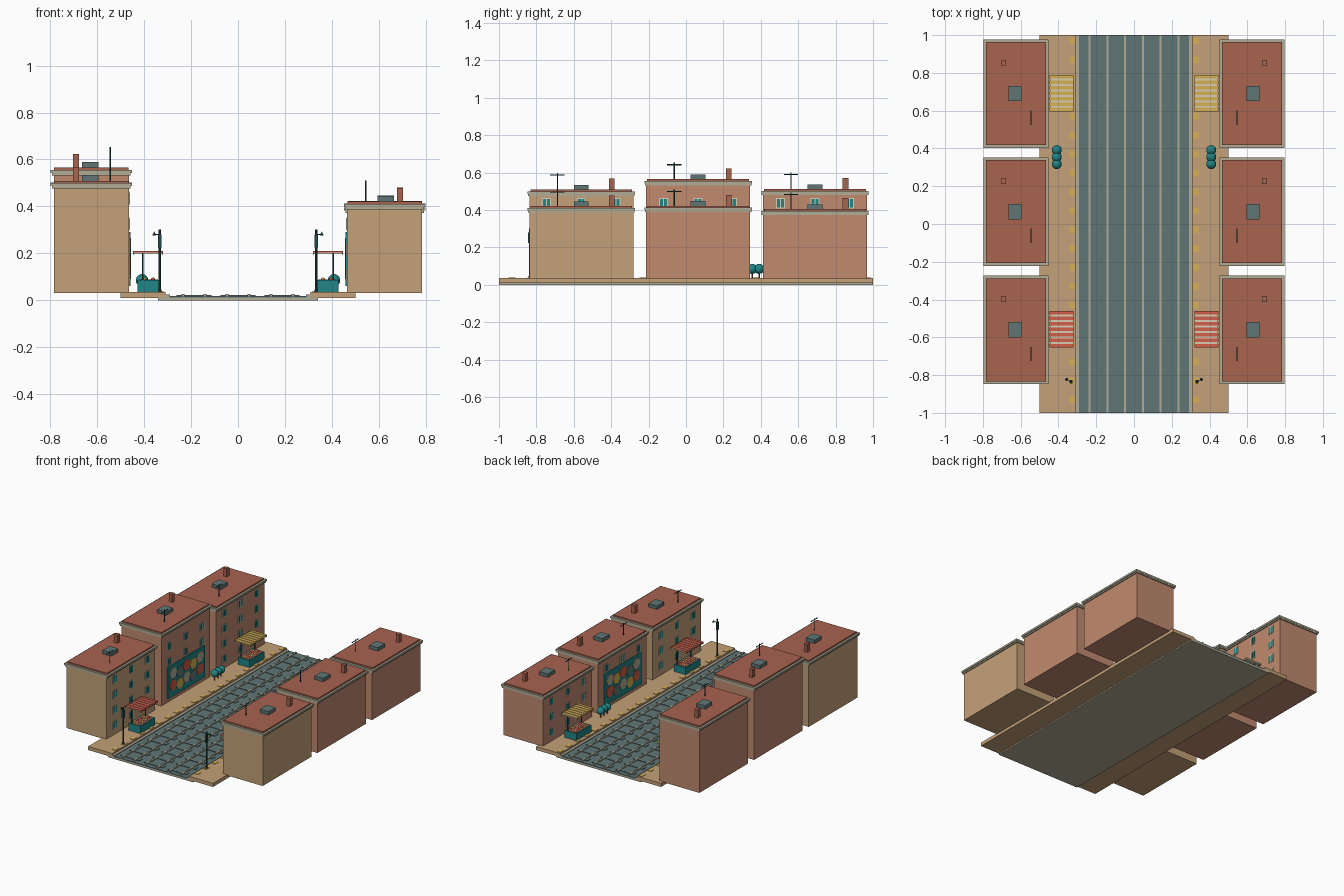
import bpy, bmesh, math
from mathutils import Matrix, Vector

cube = bpy.data.objects.get("Cube")
if cube:
    bpy.data.objects.remove(cube, do_unlink=True)


def material(name, rgb):
    lin = [((c / 255 + 0.055) / 1.055) ** 2.4 for c in rgb] + [1]
    m = bpy.data.materials.new(name)
    m.use_nodes = True
    m.diffuse_color = lin
    m.node_tree.nodes["Principled BSDF"].inputs["Base Color"].default_value = lin
    return m


PALETTE = dict(
    tan=(196, 161, 120), brick=(193, 138, 111), roof_red=(167, 99, 79),
    asphalt=(95, 118, 117), stone=(178, 171, 150), teal=(33, 134, 134),
    dark_teal=(37, 74, 73), yellow=(214, 176, 84), red=(211, 93, 73),
    cream=(216, 207, 180))
MATS = {k: material(k, v) for k, v in PALETTE.items()}
NAMES = list(MATS)


class Part:
    """Collects primitives into one named object."""

    def __init__(self, name):
        self.name, self.bm = name, bmesh.new()

    def paint(self, verts, color, smooth=False):
        for f in {f for v in verts for f in v.link_faces}:
            f.material_index = NAMES.index(color)
            f.smooth = smooth

    def box(self, center, size, color):
        mat = Matrix.Translation(center) @ Matrix.Diagonal((*size, 1))
        r = bmesh.ops.create_cube(self.bm, size=1, matrix=mat)
        self.paint(r["verts"], color)

    def slab(self, x, y, z, color):
        lo, hi = Vector((min(x), y[0], z[0])), Vector((max(x), y[1], z[1]))
        self.box((lo + hi) / 2, hi - lo, color)

    def rod(self, center, r1, r2, length, color, axis="Z", sides=8):
        rot = {"Z": Matrix(), "X": Matrix.Rotation(math.pi / 2, 4, "Y"),
               "Y": Matrix.Rotation(math.pi / 2, 4, "X")}[axis]
        r = bmesh.ops.create_cone(self.bm, cap_ends=True, segments=sides, radius1=r1, radius2=r2,
                                  depth=length, matrix=Matrix.Translation(center) @ rot)
        self.paint(r["verts"], color)

    def ball(self, center, radius, color, u=14, v=9):
        r = bmesh.ops.create_uvsphere(self.bm, u_segments=u, v_segments=v, radius=radius,
                                      matrix=Matrix.Translation(center))
        self.paint(r["verts"], color, True)

    def done(self):
        mesh = bpy.data.meshes.new(self.name)
        self.bm.to_mesh(mesh)
        self.bm.free()
        for m in MATS.values():
            mesh.materials.append(m)
        obj = bpy.data.objects.new(self.name, mesh)
        bpy.context.collection.objects.link(obj)


# Road bed, curbs, tram rails and sleepers
road = Part("road")
road.slab((-.34, .34), (-1, 1), (0, .012), "stone")
road.slab((-.295, .295), (-1, 1), (.011, .019), "asphalt")
for s in (-1, 1):
    road.slab((s * .29, s * .312), (-1, 1), (.011, .024), "stone")
road.done()

tracks = Part("tram_tracks")
for cx in (-.1875, 0, .1875):
    for side in (-1, 1):
        tracks.box((cx + side * .047, 0, .022), (.011, 2, .008), "stone")
    for i in range(20):
        tracks.box((cx, -.95 + i * .1, .02), (.15, .035, .006), "asphalt")
tracks.done()


def window(part, x, y, z, s):
    part.box((x, y, z), (.006, .048, .056), "cream")
    for d in (-1, 1):
        part.box((x - s * .003, y + d * .0105, z), (.004, .016, .046), "teal")


def building(label, s, cy, top, wall):
    """One house block; s is the street side sign, top is the roof height."""
    b = Part(label + "_building")
    cx, face = s * .625, s * .465
    b.slab((s * .465, s * .785), (cy - .278, cy + .278), (.03, top - .02), wall)
    b.box((cx, cy, top - .026), (.334, .57, .01), "stone")
    b.box((cx, cy, top - .0145), (.346, .574, .013), "stone")
    b.box((cx, cy, top - .004), (.318, .545, .012), "roof_red")
    # Windows on the street face
    mural = wall == "brick" and abs(cy) < .2
    for k in range(4 if top > .45 else 3):
        if mural and k < 2:
            continue
        for dy in (-.185, 0, .185):
            window(b, face, cy + dy, .105 + .11 * k, s)
    b.done()

    # Rooftop hatch, chimney and aerial
    r = Part(label + "_rooftop")
    r.box((s * .63, cy, top + .013), (.07, .08, .028), "asphalt")
    r.box((s * .69, cy + .163, top + .03), (.026, .03, .06), "roof_red")
    ax, ay = s * .545, cy - .128
    r.rod((ax, ay, top + .045), .003, .003, .09, "dark_teal")
    r.rod((ax, ay, top + .079), .003, .003, .076, "dark_teal", "Y")
    r.done()

    # Hexagon mural
    if mural:
        m = Part(label + "_mural")
        m.box((face - s * .003, cy, .175), (.008, .42, .23), "teal")
        colors = ("red", "yellow", "stone", "asphalt")
        for col in range(5):
            for row in range(2):
                z = .135 + row * .086 - (col % 2) * .018 + .009
                m.rod((face - s * .008, cy - .152 + col * .076, z), .042, .042, .004,
                      colors[(col + row * 2) % 4], "X", 6)
        m.done()


HEIGHTS = {1: (.418, .42, .403), -1: (.507, .563, .51)}
PLACES = (("front", -.56, "tan"), ("middle", .065, "brick"), ("back", .69, "brick"))

for s, side in ((1, "left"), (-1, "right")):
    for (place, cy, wall), top in zip(PLACES, HEIGHTS[s]):
        building(f"{side}_{place}", s, cy, top, wall)

    # Sidewalk with tactile paving
    walk = Part(side + "_sidewalk")
    walk.slab((s * .308, s * .5), (-1, 1), (.009, .035), "tan")
    for i in range(20):
        walk.box((s * .328, -.93 + i * .1, .036), (.026, .036, .004), "yellow")
    walk.done()

    # Market stalls: counter with goods, two poles, striped awning
    for label, cy, stripe in (("front", -.557, "red"), ("back", .693, "yellow")):
        stall = Part(f"{side}_{label}_stall")
        cx = s * .38
        stall.box((cx, cy, .06), (.095, .17, .052), "teal")
        stall.box((cx, cy, .0865), (.078, .152, .002), "roof_red")
        for i in (-1, 1):
            for j in range(4):
                stall.ball((cx + i * .018, cy + (j - 1.5) * .036, .088), .009,
                           ("red", "yellow")[(i + j) // 2 % 2], 8, 5)
        for d in (-1, 1):
            stall.rod((s * .406, cy + d * .078, .12), .004, .004, .17, "dark_teal")
        stall.box((s * .383, cy, .202), (.126, .193, .007), "cream")
        for i in range(7):
            y = cy + (i - 3) * .029
            stall.box((s * .383, y, .2065), (.127, .019, .005), stripe)
            for px in (.321, .445):
                stall.box((s * px, y, .2), (.004, .019, .012), stripe)
        stall.done()

    # Round shrubs
    shrubs = Part(side + "_shrubs")
    for y in (.317, .354, .391):
        shrubs.rod((s * .409, y, .05), .004, .004, .04, "roof_red")
        shrubs.ball((s * .409, y, .085), .027, "teal")
    shrubs.done()

    # Signal post with lamp box and a small cone-shaped horn
    post = Part(side + "_signal_post")
    x, y = s * .333, -.835
    post.rod((x, y, .04), .009, .007, .012, "dark_teal")
    post.rod((x, y, .168), .005, .005, .266, "dark_teal")
    post.box((x, y, .252), (.014, .018, .056), "dark_teal")
    post.box((x + s * .012, y + .008, .28), (.026, .003, .003), "dark_teal")
    post.rod((x + s * .024, y + .012, .284), .008, .001, .016, "dark_teal")
    post.done()
